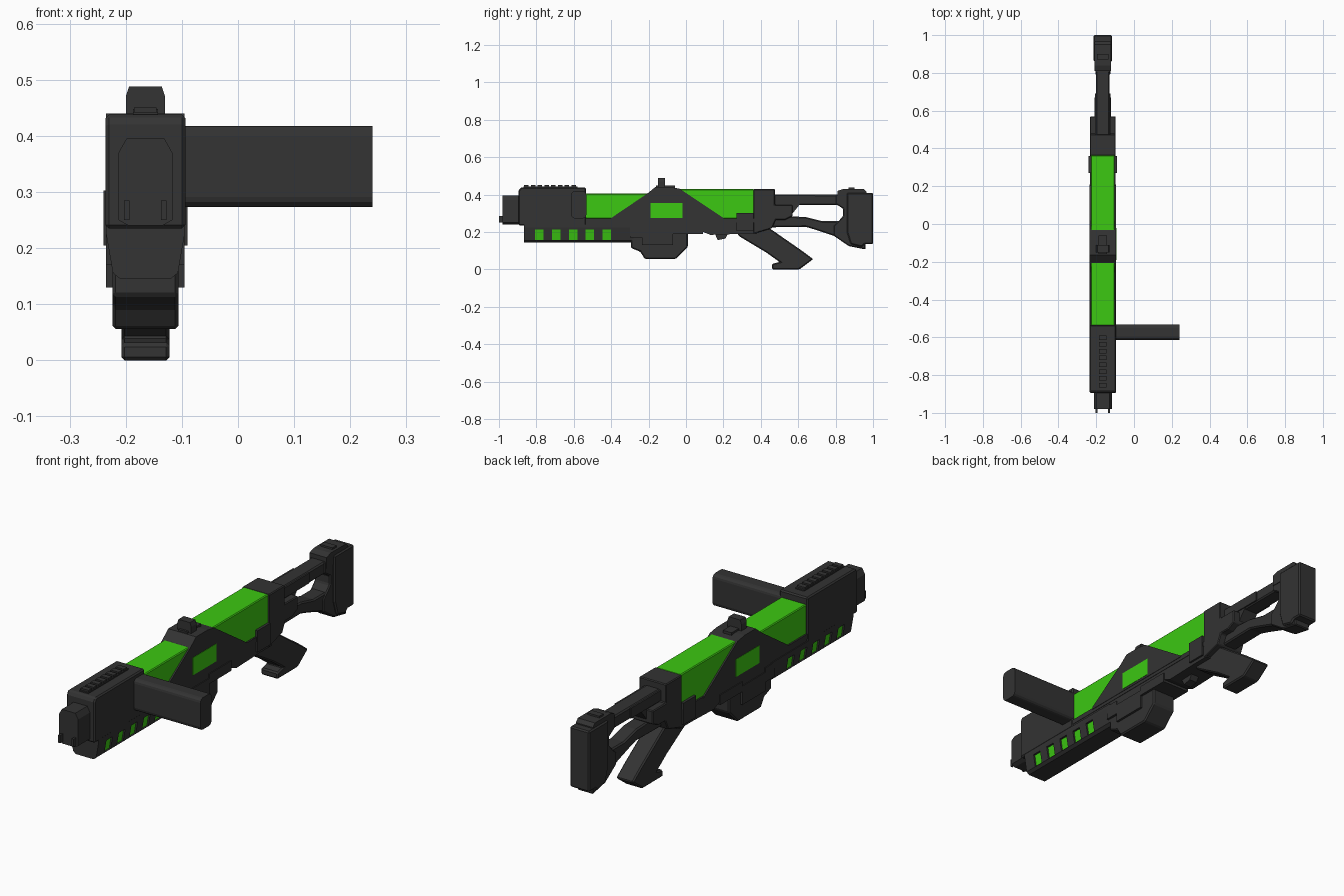
import bpy, bmesh
from mathutils import Vector

CX = -0.165  # centre line of the gun


def material(name, rgb):
    m = bpy.data.materials.new(name)
    m.diffuse_color = (*rgb, 1)
    return m


DARK = material("dark_metal", (0.033, 0.033, 0.033))
GREEN = material("green_panel", (0.045, 0.58, 0.006))


def prism(name, base, offset, mat, bevel=0.0, segments=1):
    """Extrude a flat polygon along an offset vector."""
    bm = bmesh.new()
    face = bm.faces.new([bm.verts.new(p) for p in base])
    ext = bmesh.ops.extrude_face_region(bm, geom=[face])
    bmesh.ops.translate(bm, vec=Vector(offset),
                        verts=[g for g in ext["geom"] if isinstance(g, bmesh.types.BMVert)])
    bmesh.ops.recalc_face_normals(bm, faces=bm.faces)
    me = bpy.data.meshes.new(name)
    bm.to_mesh(me)
    bm.free()
    ob = bpy.data.objects.new(name, me)
    bpy.context.collection.objects.link(ob)
    me.materials.append(mat)
    if bevel:
        b = ob.modifiers.new("bevel", "BEVEL")
        b.width, b.segments = bevel, segments
    return ob


def side(name, pts, half, mat=DARK, bevel=0.0):
    """Side profile in (y, z), centred on the gun."""
    return prism(name, [(CX - half, y, z) for y, z in pts], (2 * half, 0, 0), mat, bevel)


def box(name, half, y0, y1, z0, z1, mat=DARK, bevel=0.0):
    return side(name, [(y0, z0), (y1, z0), (y1, z1), (y0, z1)], half, mat, bevel)


def section(name, pts, y0, y1, mat=DARK):
    """Mirrored half cross-section in (x, z), run along y."""
    full = pts + [(-x, z) for x, z in reversed(pts)]
    return prism(name, [(CX + x, y0, z) for x, z in full], (0, y1 - y0, 0), mat)


# Muzzle with two prongs
section("muzzle", [(0.03, 0.24), (0.048, 0.25), (0.048, 0.37), (0.034, 0.395)], -0.98, -0.88)
for s in (-1, 1):
    x = CX + s * 0.033
    prism(f"muzzle_prong_{s}", [(x - 0.005, -1.0, 0.25), (x + 0.005, -1.0, 0.25),
                                (x + 0.005, -1.0, 0.285), (x - 0.005, -1.0, 0.285)],
          (0, 0.05, 0), DARK)

# Front shroud and top rail
side("front_shroud", [(-0.895, 0.235), (-0.535, 0.235), (-0.535, 0.438),
                      (-0.885, 0.438), (-0.895, 0.42)], 0.071, bevel=0.006)
box("rail_base", 0.022, -0.87, -0.58, 0.43, 0.443)
for i in range(8):
    y = -0.865 + i * 0.036
    box(f"rail_tooth_{i}", 0.02, y, y + 0.024, 0.44, 0.451)

# Side handle
prism("side_handle", [(-0.13, -0.613, 0.273), (-0.13, -0.533, 0.273),
                      (-0.13, -0.533, 0.418), (-0.13, -0.613, 0.418)],
      (0.37, 0, 0), DARK).data.name = "side_handle"
handle = bpy.data.objects["side_handle"]
bm = bmesh.new()
bm.from_mesh(handle.data)
long_edges = [e for e in bm.edges if abs(e.verts[0].co.x - e.verts[1].co.x) > 0.1]
bmesh.ops.bevel(bm, geom=long_edges, offset=0.018, segments=3, profile=0.5, affect="EDGES")
bm.to_mesh(handle.data)
bm.free()

# Lower pump with windows over a green core
pump = section("pump", [(0.045, 0.145), (0.058, 0.156), (0.070, 0.225), (0.070, 0.24)], -0.865, -0.28)
section("pump_core", [(0.04, 0.153), (0.051, 0.158), (0.060, 0.213)], -0.83, -0.38, GREEN)
for i in range(5):
    y = -0.806 + i * 0.09
    for s in (-1, 1):
        x = CX + s * 0.049
        cut = prism(f"window_cutter_{i}_{s}", [(x, y, 0.157), (x, y + 0.045, 0.157),
                                               (x, y + 0.045, 0.214), (x, y, 0.214)],
                    (s * 0.05, 0, 0), DARK)
        cut.hide_render = True
        cut.hide_viewport = True
        mod = pump.modifiers.new("window", "BOOLEAN")
        mod.object, mod.operation = cut, "DIFFERENCE"

# Receiver and green housing
box("receiver_base", 0.068, -0.55, 0.38, 0.25, 0.272)
side("receiver_lower", [(-0.55, 0.25), (-0.55, 0.225), (-0.30, 0.225), (-0.28, 0.19),
                        (0.08, 0.205), (0.13, 0.185), (0.29, 0.19), (0.38, 0.19), (0.38, 0.25)], 0.066)
box("green_front", 0.063, -0.54, -0.15, 0.27, 0.406, GREEN, 0.004)
box("green_rear", 0.063, -0.10, 0.365, 0.27, 0.43, GREEN, 0.004)
side("center_collar", [(-0.40, 0.265), (0.21, 0.265), (0.20, 0.275), (-0.035, 0.432), (-0.085, 0.44),
                       (-0.165, 0.44), (-0.205, 0.407), (-0.40, 0.275)], 0.070)
box("green_window", 0.0715, -0.19, -0.02, 0.275, 0.355, GREEN)

# Top sight
section("sight", [(0.035, 0.435), (0.035, 0.47), (0.029, 0.488)], -0.15, -0.112)
box("sight_base", 0.022, -0.16, -0.06, 0.435, 0.448)

# Magazine and its side plate
side("magazine", [(-0.295, 0.24), (-0.295, 0.115), (-0.245, 0.095), (-0.22, 0.056), (-0.055, 0.056),
                  (0.01, 0.12), (0.01, 0.24)], 0.059, bevel=0.006)
side("magazine_plate", [(-0.30, 0.235), (-0.30, 0.17), (-0.235, 0.17), (-0.235, 0.13), (-0.07, 0.13),
                        (-0.07, 0.19), (0.09, 0.19), (0.09, 0.235), (-0.07, 0.235), (-0.07, 0.215),
                        (-0.235, 0.215), (-0.235, 0.235)], 0.070)

# Trigger
side("trigger", [(0.15, 0.20), (0.23, 0.20), (0.21, 0.165), (0.17, 0.157)], 0.02)

# Rear receiver, side lug and pistol grip
side("rear_receiver", [(0.36, 0.43), (0.475, 0.43), (0.475, 0.345), (0.57, 0.345), (0.57, 0.285),
                       (0.53, 0.265), (0.48, 0.265), (0.46, 0.22), (0.36, 0.19)], 0.068, bevel=0.004)
box("side_lug", 0.075, 0.27, 0.36, 0.205, 0.303)
side("pistol_grip", [(0.27, 0.23), (0.44, 0.225), (0.62, 0.10), (0.68, 0.055), (0.61, 0.003),
                     (0.60, 0.0), (0.46, 0.0), (0.46, 0.03), (0.50, 0.04), (0.43, 0.09), (0.28, 0.18)],
     0.043, bevel=0.006)

# Stock: top bar, lower strut, butt and pad
box("stock_bar", 0.036, 0.45, 0.86, 0.345, 0.40, bevel=0.006)
box("stock_bar_sleeve", 0.041, 0.47, 0.69, 0.35, 0.396)
side("stock_strut", [(0.44, 0.29), (0.54, 0.285), (0.64, 0.28), (0.73, 0.258), (0.86, 0.258),
                     (0.86, 0.17), (0.79, 0.18), (0.70, 0.21), (0.64, 0.228), (0.44, 0.225)],
     0.036, bevel=0.006)
side("stock_front_brace", [(0.48, 0.35), (0.61, 0.35), (0.57, 0.30), (0.55, 0.27), (0.46, 0.27)], 0.036)
side("stock_butt", [(0.80, 0.40), (0.96, 0.40), (0.96, 0.107), (0.87, 0.125), (0.79, 0.18),
                    (0.79, 0.235), (0.815, 0.258), (0.84, 0.285), (0.84, 0.325), (0.80, 0.35)],
     0.040, bevel=0.005)
side("butt_pad", [(0.86, 0.41), (1.0, 0.41), (1.0, 0.135), (0.955, 0.135), (0.94, 0.12), (0.88, 0.135),
                  (0.86, 0.20)], 0.049, bevel=0.006)
side("butt_clamp", [(0.81, 0.37), (0.81, 0.42), (0.84, 0.43), (0.95, 0.43), (0.965, 0.415), (0.965, 0.37)],
     0.043)
box("butt_clamp_knob", 0.03, 0.87, 0.90, 0.42, 0.438)
